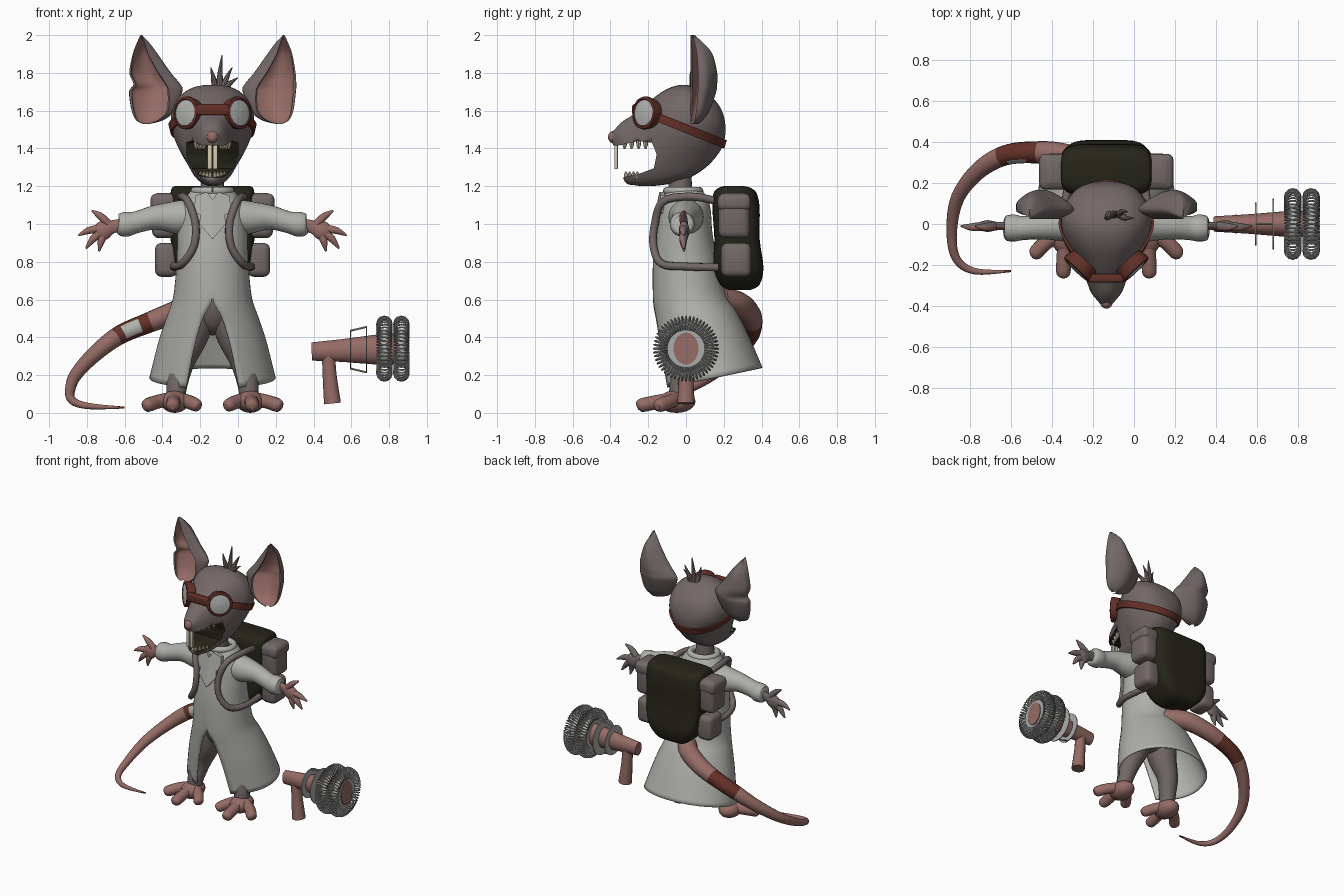
import bpy, bmesh, math
from math import sin, cos, pi
from mathutils import Vector, Matrix
from mathutils.bvhtree import BVHTree

if "Cube" in bpy.data.objects:
    bpy.data.objects.remove(bpy.data.objects["Cube"])

CX = -0.135  # centre line of the animal


def material(name, r, g, b):
    m = bpy.data.materials.new(name)
    m.use_nodes = True
    m.diffuse_color = (r, g, b, 1)
    m.node_tree.nodes["Principled BSDF"].inputs["Base Color"].default_value = (r, g, b, 1)
    return m


FUR = material("grey_fur", .17, .137, .134)
PINK = material("pink_skin", .30, .148, .13)
RED = material("red_brown_leather", .125, .03, .021)
DARK = material("dark_olive", .019, .018, .010)
COAT = material("coat_white", .43, .43, .405)
TOOTH = material("ivory", .66, .60, .43)
METAL = material("grey_metal", .41, .42, .40)
LENS = material("lens_grey", .46, .48, .46)


def finish(name, bm, mats, angle=40):
    bmesh.ops.remove_doubles(bm, verts=bm.verts, dist=1e-5)
    bmesh.ops.recalc_face_normals(bm, faces=bm.faces)
    me = bpy.data.meshes.new(name)
    bm.to_mesh(me)
    bm.free()
    for m in mats:
        me.materials.append(m)
    me.shade_smooth()
    me.set_sharp_from_angle(angle=math.radians(angle))
    ob = bpy.data.objects.new(name, me)
    bpy.context.collection.objects.link(ob)
    return ob


def loft(name, rings, mats, rule=None, closed=True, angle=40):
    """Skin a list of equal point rings; rule(row, column) picks the material."""
    bm = bmesh.new()
    rows = [[bm.verts.new(p) for p in ring] for ring in rings]
    n = len(rows[0])
    for i in range(len(rows) - 1):
        for j in range(n if closed else n - 1):
            k = (j + 1) % n
            f = bm.faces.new((rows[i][j], rows[i][k], rows[i + 1][k], rows[i + 1][j]))
            f.material_index = rule(i, j) if rule else 0
    if closed:
        bm.faces.new(rows[0])
        bm.faces.new(rows[-1])
    return finish(name, bm, mats, angle)


def spline(rows, n=5):
    """Smooth interpolation of tuples of any length."""
    out = []
    for i in range(len(rows) - 1):
        a, b, c, d = rows[max(i - 1, 0)], rows[i], rows[i + 1], rows[min(i + 2, len(rows) - 1)]
        for k in range(n):
            t = k / n
            out.append(tuple(q + .5 * t * (r - p + t * (2*p - 5*q + 4*r - s + t * (3*(q - r) + s - p)))
                             for p, q, r, s in zip(a, b, c, d)))
    return out + [tuple(rows[-1])]


def tube(name, rows, mat, sides=14, smooth=5, rule=None, flat=1.0):
    """Round tube through (x, y, z, radius) rows."""
    rows = spline(rows, smooth) if smooth else rows
    pts = [Vector(r[:3]) for r in rows]
    t0 = (pts[1] - pts[0]).normalized()
    u = Vector((0, 1, 0)) if abs(t0.y) < .9 else Vector((0, 0, 1))
    rings = []
    for i, p in enumerate(pts):
        t = (pts[min(i + 1, len(pts) - 1)] - pts[max(i - 1, 0)]).normalized()
        u = (u - t * u.dot(t)).normalized()
        v = t.cross(u)
        r = max(rows[i][3], .001)
        rings.append([p + (u * flat * cos(2*pi*j/sides) + v * sin(2*pi*j/sides)) * r for j in range(sides)])
    return loft(name, rings, mat if isinstance(mat, list) else [mat], rule)


def lathe(name, origin, axis, profile, mat, sides=28):
    """Turn a closed outline of (distance, radius) pairs around an axis."""
    q = Vector(axis).to_track_quat('Z', 'Y')
    o = Vector(origin)
    return loft(name, [[o + q @ Vector((r * cos(2*pi*j/sides), r * sin(2*pi*j/sides), d))
                        for d, r in profile] for j in range(sides + 1)], [mat])


def ball(name, c, r, mat):
    bm = bmesh.new()
    bmesh.ops.create_uvsphere(bm, u_segments=20, v_segments=12, radius=1,
                              matrix=Matrix.Translation(c) @ Matrix.Diagonal((*r, 1)))
    return finish(name, bm, [mat])


def box(name, c, size, mat, bevel=.01):
    bm = bmesh.new()
    bmesh.ops.create_cube(bm, size=1, matrix=Matrix.Translation(c) @ Matrix.Diagonal((*size, 1)))
    bmesh.ops.bevel(bm, geom=bm.edges[:], offset=bevel, segments=3, profile=.5, affect='EDGES')
    return finish(name, bm, [mat])


def sup(v, e):
    return math.copysign(abs(v) ** e, v)


# Head: egg sections along y (y, top, bottom, half width), narrow below the cheeks, mouth cut out
def head_ring(y, top, bot, hw, n=40):
    zc = bot + .58 * (top - bot)
    pinch = .25 * min(1, max(0, (y + .25) / .2))
    return [(CX + hw * sup(cos(a), .82) * (1 - pinch * min(1, max(0, -1.5 * sin(a)))), y,
             zc + (top - zc if sin(a) > 0 else zc - bot) * sup(sin(a), .85)) for a in (2*pi*j/n for j in range(n))]


head_rows = [(-.39, 1.485, 1.43, .03), (-.355, 1.525, 1.34, .06), (-.325, 1.55, 1.225, .08), (-.27, 1.585, 1.205, .1),
             (-.2, 1.645, 1.20, .13), (-.1, 1.715, 1.21, .188), (0, 1.737, 1.235, .222), (.1, 1.70, 1.295, .2),
             (.17, 1.635, 1.37, .145), (.2, 1.57, 1.43, .08), (.21, 1.51, 1.49, .015)]
head = loft("head", [head_ring(*r) for r in spline(head_rows, 4)], [FUR, DARK])
mouth_side = [(-.5, 1.415), (-.36, 1.415), (-.25, 1.44), (-.18, 1.43), (-.155, 1.37), (-.17, 1.295), (-.25, 1.265),
              (-.34, 1.245), (-.5, 1.24)]
cutter = loft("mouth_cutter", [[(x, y, z) for y, z in mouth_side] for x in (CX - .4, CX + .4)], [FUR, DARK])
for f in cutter.data.polygons:
    f.material_index = 1
mod = head.modifiers.new("mouth", 'BOOLEAN')
mod.object, mod.operation, mod.solver = cutter, 'DIFFERENCE', 'EXACT'
cut = bpy.data.meshes.new_from_object(head.evaluated_get(bpy.context.evaluated_depsgraph_get()))
head.modifiers.clear()
head.data = cut
bpy.data.objects.remove(cutter)
bvh = BVHTree.FromPolygons([v.co for v in cut.vertices], [p.vertices[:] for p in cut.polygons])

ball("nose", (CX, -.385, 1.46), (.03, .028, .032), PINK)
for x0, x, y, z in ((-.1, -.085, .05, 1.895), (-.12, -.145, .03, 1.83), (-.08, -.03, .06, 1.83), (-.07, .0, .03, 1.775)):
    tube("hair_tuft", [(x0, .045, 1.715, .02), (x0 * .6 + x * .4, y, 1.715 * .5 + z * .5, .013), (x, y, z, .002)], FUR, 8)

# Teeth
for s in (-1, 1):
    box("upper_incisor", (CX + s * .014, -.37, 1.355), (.025, .018, .13), TOOTH, .005)
    for k in range(4):
        x, y = CX + s * (.045 + .014 * k), -.325 + .037 * k
        tube("upper_tooth", [(x, y, 1.44, .013), (x, y, 1.418, .012), (x, y, 1.398, .005)], TOOTH, 8, 0)
        x, y = CX + s * (.012 + .017 * k), -.318 + .02 * k
        tube("lower_tooth", [(x, y, 1.24, .011), (x, y, 1.262, .01), (x, y, 1.277, .004)], TOOTH, 8, 0)

# Goggles: strap laid on the head, rims, lenses and bridge
strap = []
for k in range(41):
    a = math.radians(-48 + 276 * k / 40)
    d = Vector((cos(a), sin(a), -.4 * sin(a)))
    ring = []
    for off, h in ((.012, .025), (.012, -.025), (-.01, -.025), (-.01, .025)):
        c = Vector((CX, 0, 1.505 + h))
        hit = bvh.ray_cast(c + d, -d)[0] or c + d * .2
        ring.append(hit + d * off)
    strap.append(ring)
loft("goggle_strap", strap, [RED])
for s in (-1, 1):
    o, axis = (CX + s * .135, -.215, 1.588), (s * .68, -.72, .08)
    lathe("goggle_rim", o, axis, [(-.045, .06), (-.045, .078), (0, .088), (.014, .086), (.018, .073), (.008, .066)], RED)
    lathe("goggle_lens", o, axis, [(.0, .001), (.0, .073), (.014, .069), (.02, .04), (.022, .001)], LENS)
box("goggle_bridge", (CX, -.265, 1.605), (.17, .04, .058), RED)


# Ears: C-shaped sections opening forward, fur outside and pink inside
def ear(name, s, notch):
    rows = [(1.53, .2, .21, .235, .065), (1.55, .125, .15, .27, .09), (1.60, .07, .10, .293, .125),
            (1.70, .025, .095, .305, .16), (1.74, .035, .11, .307 - notch, .165), (1.8, .085, .15, .305, .165),
            (1.9, .155, .205, .287, .14), (1.96, .2, .225, .265, .09), (2.0, .238, .241, .246, .045)]
    rings = []
    for z, xi, xf, xo, yb in spline(rows, 4):
        d = yb - .03
        arc = spline([(xf, .025), (xi, .03 + .35 * d), (xi * .5 + xo * .5, yb), (xo - .012, .03 + .65 * d),
                      (xo, .03 + .25 * d)], 5)
        m = (sum(p[0] for p in arc) / len(arc), sum(p[1] for p in arc) / len(arc) - .01)
        inner = [(p[0] + (m[0] - p[0]) * .1, p[1] + (m[1] - p[1]) * .14) for p in arc]
        rings.append([(CX + s * (x - CX), y, z) for x, y in arc + inner[::-1]])
    n = len(rings[0]) // 2
    loft(name, rings, [FUR, PINK], lambda i, j: int(n <= j < 2 * n - 1), angle=60)


ear("left_ear", 1, 0)
ear("right_ear", -1, .025)

# Neck, body and coat
tube("neck", [(CX, -.03, 1.1, .07), (CX, -.03, 1.3, .055)], FUR, smooth=0)
ball("belly", (CX, .02, .6), (.17, .14, .19), FUR)
coat_rows = [(1.19, -.1, .075, .1, 0), (1.15, -.12, .105, .135, 0), (1.08, -.14, .13, .175, 0), (.95, -.16, .14, .185, 0),
             (.8, -.175, .17, .19, 0), (.61, -.175, .215, .208, 0), (.5, -.165, .27, .24, .22), (.35, -.15, .33, .285, .35),
             (.13, -.125, .405, .335, .44)]
rings = []
for z, yf, yb, hw, gap in spline(coat_rows):
    gap, ring = max(gap, 0), []
    for j in range(49):
        a = gap + (2 * pi - 2 * gap) * j / 48
        lift = .11 * (1 - cos(a)) / 2 * min(max((.65 - z) / .52, 0), 1)
        ring.append((CX + hw * sin(a), (yf + yb) / 2 - (yb - yf) / 2 * cos(a), z + lift))
    rings.append(ring)
coat = loft("coat", rings, [COAT], closed=False)
coat.modifiers.new("thickness", 'SOLIDIFY').thickness = .012
tube("coat_collar", [(CX + .095 * sin(a), -.015 - .085 * cos(a), 1.175, .022)
                     for a in (2*pi*k/24 for k in range(25))], COAT, 10, 0)
for s in (-1, 1):
    lapel = [(0, 1.13), (.03, 1.17), (.09, 1.15), (.1, 1.06), (.065, 1.05), (.07, 1.0), (0, .92)]
    loft("lapel", [[(CX + s * x, y + .17 * (z - .92) + 1.5 * x * x, z) for x, z in lapel] for y in (-.185, -.16)], [COAT])


def back_fur(i, j):
    return int(cos(2 * pi * (j + .5) / 14) > 0)


# Limbs and pack straps, built for both sides; the backs of the hands are furry
for s in (-1, 1):
    def side(rows):
        return [(CX + s * r[0], *r[1:]) for r in rows]
    tube("sleeve", side([(.07, 0, 1.04, .095), (.18, 0, 1.035, .09), (.3, -.01, 1.035, .066), (.4, -.02, 1.01, .058),
                         (.45, -.02, 1.0, .066), (.49, -.02, .995, .06), (.5, -.02, .995, .04)]), COAT, 18)
    tube("hand", side([(.47, -.01, .995, .036), (.53, -.01, .985, .036), (.58, -.01, .965, .052), (.62, -.01, .95, .035)]),
         [PINK, FUR], rule=back_fur, flat=.55)
    for x0, z0, x, z in ((.55, 1.0, .64, 1.07), (.6, .975, .71, .94), (.6, .95, .67, .87), (.58, .94, .6, .855)):
        tube("finger", side([(x0, -.01, z0, .022), (x0 * .5 + x * .5, -.015, z0 * .5 + z * .5 + .008, .019),
                             (x, -.01, z, .005)]), [PINK, FUR], rule=back_fur)
    tube("leg", side([(.085, .01, .58, .12), (.115, .0, .42, .1), (.165, .0, .27, .072), (.188, -.03, .15, .057),
                      (.195, -.04, .07, .05)]), FUR)
    ball("foot", (CX + s * .2, -.05, .06), (.075, .1, .06), PINK)
    for x, y, r in ((.345, -.14, .036), (.21, -.235, .036), (.085, -.15, .034)):
        tube("toe", side([(.2, -.04, .075, .04), (.2 * .4 + x * .6, y * .6, .06, .037), (x, y, .04, r),
                          (x + (x - .2) * .12, y * 1.1, .032, r * .5)]), PINK)
    tube("pack_strap", side([(.15, .17, 1.12, .021), (.165, .03, 1.145, .021), (.13, -.12, 1.12, .021),
                             (.09, -.165, 1.0, .021), (.1, -.172, .88, .021), (.16, -.13, .79, .021),
                             (.205, 0, .775, .021), (.19, .17, .77, .021)]), FUR, 10)
    box("upper_side_pocket", (CX + s * .255, .255, 1.045), (.13, .165, .24), FUR, .035)
    box("pocket_flap", (CX + s * .258, .255, 1.115), (.14, .175, .09), FUR, .03)
    box("lower_side_pocket", (CX + s * .245, .265, .81), (.12, .16, .18), FUR, .035)

# Backpack: rounded sections (z, front, back, half width)
pack_rows = [(.65, .23, .34, .07), (.68, .18, .39, .125), (.77, .145, .41, .195), (.92, .15, .39, .222),
             (1.08, .14, .39, .222), (1.16, .145, .375, .222), (1.19, .17, .345, .215), (1.2, .2, .31, .2)]
loft("backpack", [[(CX + w * sup(cos(a), .35), (f + b) / 2 + (b - f) / 2 * sup(sin(a), .5), z)
                   for a in (2*pi*j/40 for j in range(40))] for z, f, b, w in spline(pack_rows, 4)], [DARK])

# Tail with a leather band and a pale patch
tail = spline([(CX, .18, .6, .067), (-.22, .28, .575, .065), (-.35, .335, .525, .06), (-.48, .35, .475, .054),
               (-.63, .335, .41, .05), (-.76, .26, .31, .042), (-.86, .13, .2, .034), (-.89, -.03, .11, .026),
               (-.87, -.165, .06, .021), (-.78, -.23, .035, .016), (-.6, -.23, .028, .005)], 8)


def tail_rule(i, j):
    x = tail[i][0]
    if -.645 < x < -.46:
        return 2 if -.6 < x < -.5 and 6 <= j <= 9 else 1
    return 0


tube("tail", tail, [PINK, RED, COAT], 16, 0, tail_rule)

# Coil gadget lying beside the animal
AX = (1, 0, 0)
tube("gadget_barrel", [(.39, 0, .325, .048), (.55, 0, .33, .06), (.74, 0, .335, .08), (.895, 0, .34, .085)], PINK, 28, 0,
     flat=.78)
tube("gadget_handle", [(.48, 0, .3, .036), (.485, 0, .2, .038), (.5, 0, .05, .046)], PINK)
for x, r in ((.595, .105), (.68, .125)):
    lathe("gadget_washer", (x, 0, .335), AX, [(-.003, .06), (-.003, r), (.003, r), (.003, .06)], METAL)
for a in (pi / 2, -pi / 2):
    tube("washer_rod", [(.595, 0, .335 + .1 * sin(a), .005), (.68, 0, .335 + .12 * sin(a), .005)], METAL, 8, 0)
for x in (.775, .865):
    lathe("coil_core", (x, 0, .34), AX, [(-.025, .065), (-.025, .1), (.025, .1), (.025, .065)], METAL)
    wire = []
    for k in range(52 * 12 + 1):
        a, b = 2 * pi * k / (52 * 12), 2 * pi * k / 12
        r = .132 + .039 * cos(b)
        wire.append((x + .039 * sin(b), r * cos(a), .34 + r * sin(a), .0045))
    tube("wire_coil", wire, METAL, 6, 0)
